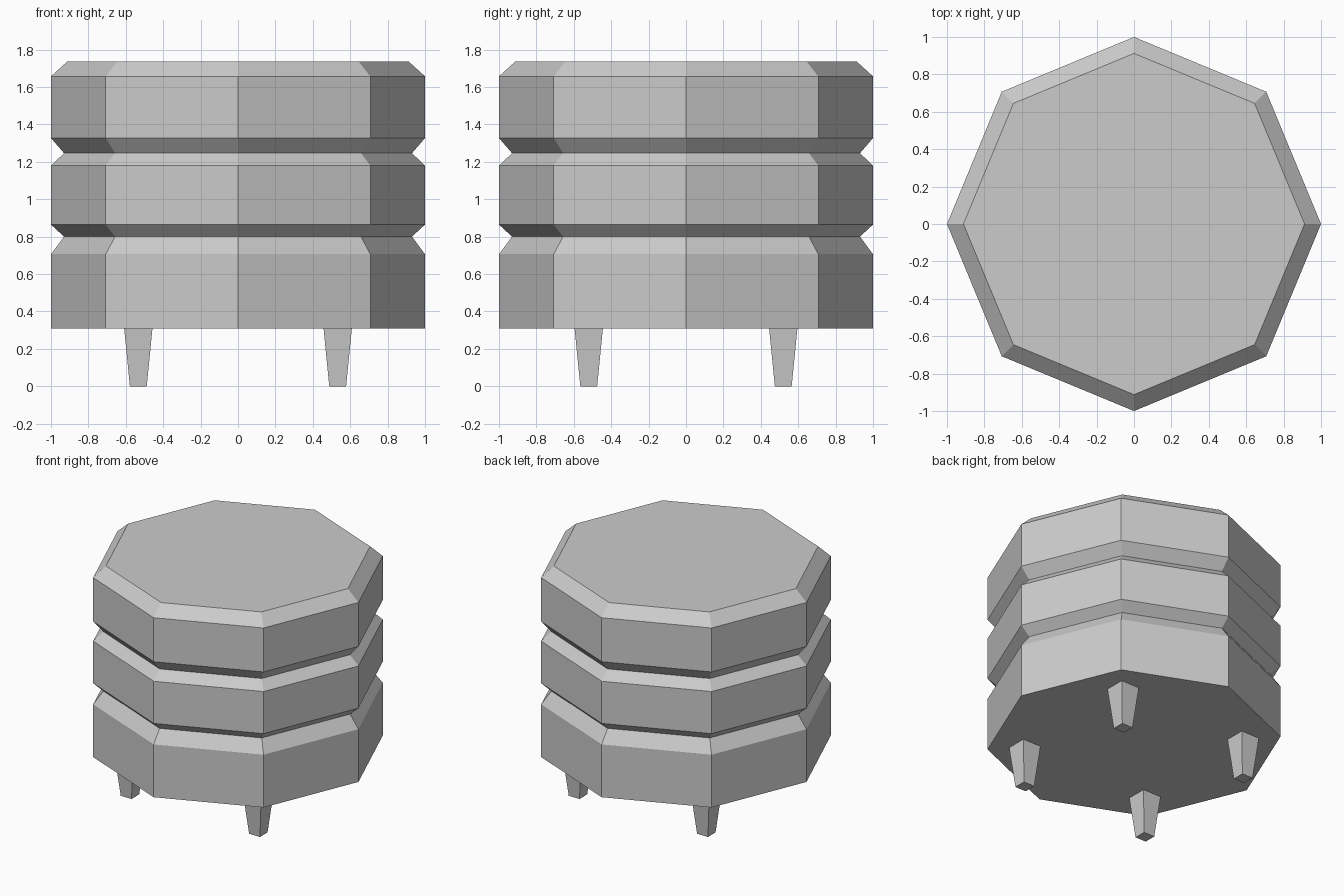
import bpy, bmesh
from math import cos, sin, pi

if "Cube" in bpy.data.objects:
    bpy.data.objects.remove(bpy.data.objects["Cube"])


def loft(name, rings):
    """Skin a stack of equal-sized point rings and cap both ends."""
    bm = bmesh.new()
    loops = [[bm.verts.new(p) for p in ring] for ring in rings]
    n = len(loops[0])
    for low, high in zip(loops, loops[1:]):
        for i in range(n):
            j = (i + 1) % n
            bm.faces.new((low[i], low[j], high[j], high[i]))
    bm.faces.new(loops[0][::-1])
    bm.faces.new(loops[-1])
    bmesh.ops.recalc_face_normals(bm, faces=bm.faces)
    mesh = bpy.data.meshes.new(name)
    bm.to_mesh(mesh)
    bm.free()
    obj = bpy.data.objects.new(name, mesh)
    bpy.context.collection.objects.link(obj)
    return obj


def octagon(r, z):
    return [(r * cos(i * pi / 4), r * sin(i * pi / 4), z) for i in range(8)]


def square(x, y, half, z):
    return [(x + sx * half, y + sy * half, z)
            for sx, sy in ((-1, -1), (1, -1), (1, 1), (-1, 1))]


# Octagonal padded body: (radius, height) profile with two grooves and a bevelled top
profile = [(1, 0.31), (1, 0.706), (0.93, 0.80), (1, 0.864), (1, 1.18),
           (0.93, 1.246), (1, 1.327), (1, 1.657), (0.912, 1.737)]
loft("padded_body", [octagon(r, z) for r, z in profile])

# Four tapered square legs
for side, sx in (("left", -1), ("right", 1)):
    for end, sy in (("front", -1), ("back", 1)):
        x, y = sx * 0.533, sy * 0.52
        loft(f"{end}_{side}_leg", [square(x, y, 0.045, 0), square(x, y, 0.076, 0.312)])
